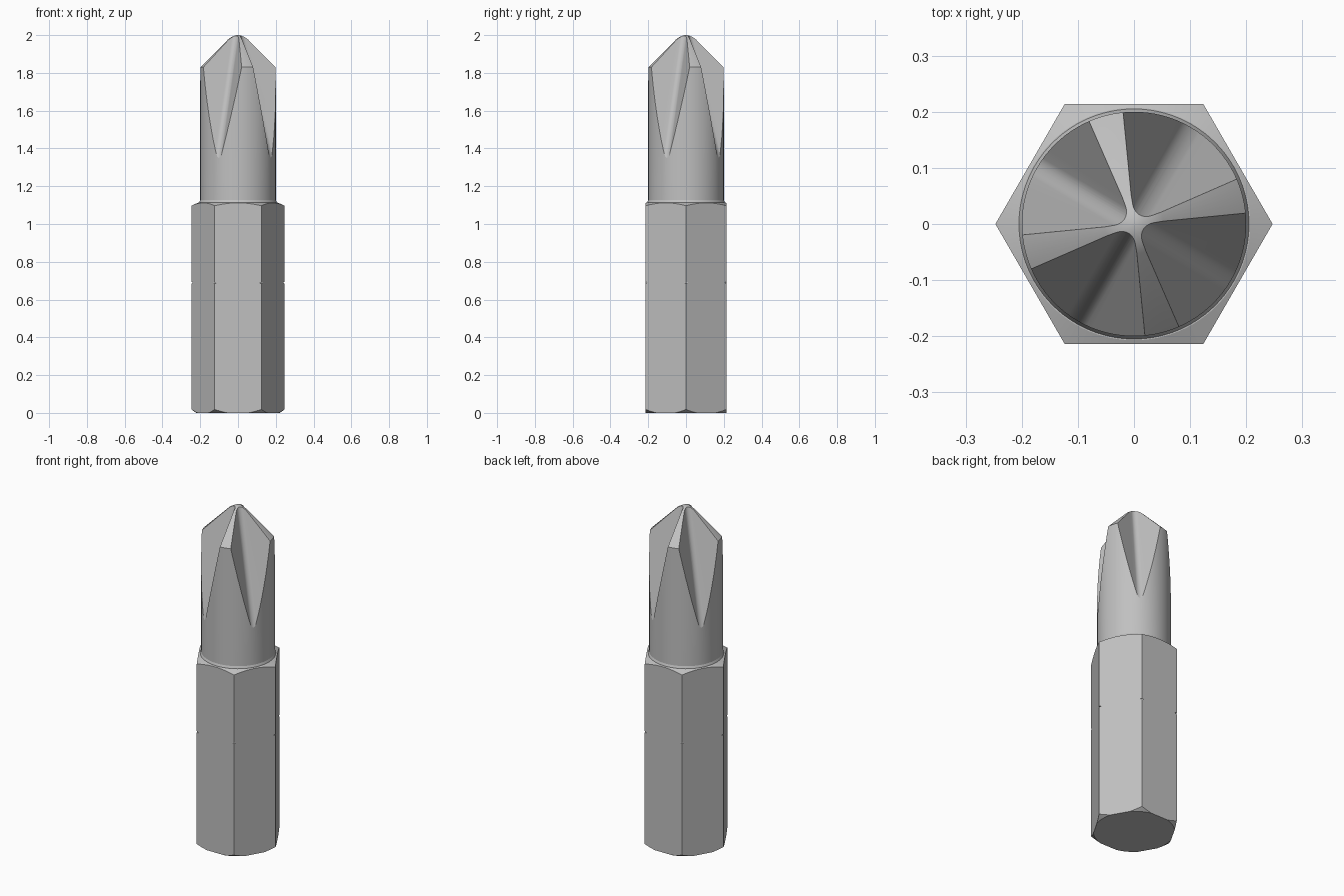
import bpy, bmesh, math

cube = bpy.data.objects.get("Cube")
if cube:
    bpy.data.objects.remove(cube, do_unlink=True)

steel = bpy.data.materials.new("brushed_steel_grey")
steel.use_nodes = True
GREY = (0.53, 0.53, 0.53, 1)
steel.diffuse_color = GREY
steel.node_tree.nodes["Principled BSDF"].inputs["Base Color"].default_value = GREY


def loft(name, rings):
    """Closed solid through rings of equal point count."""
    bm = bmesh.new()
    loops = [[bm.verts.new(p) for p in ring] for ring in rings]
    n = len(loops[0])
    for low, high in zip(loops, loops[1:]):
        for i in range(n):
            j = (i + 1) % n
            bm.faces.new((low[i], low[j], high[j], high[i]))
    bm.faces.new(loops[0][::-1])
    bm.faces.new(loops[-1])
    bmesh.ops.recalc_face_normals(bm, faces=bm.faces[:])
    mesh = bpy.data.meshes.new(name)
    bm.to_mesh(mesh)
    bm.free()
    mesh.materials.append(steel)
    obj = bpy.data.objects.new(name, mesh)
    bpy.context.collection.objects.link(obj)
    return obj


def circle(r, z, sides):
    return [(r * math.cos(math.tau * i / sides), r * math.sin(math.tau * i / sides), z)
            for i in range(sides)]


def lathe(name, profile, sides=96):
    return loft(name, [circle(r, z, sides) for r, z in profile])


def select(obj):
    bpy.ops.object.select_all(action='DESELECT')
    obj.select_set(True)
    bpy.context.view_layer.objects.active = obj


def boolean(obj, tool, operation):
    tool.hide_render = True
    select(obj)
    mod = obj.modifiers.new("cut", 'BOOLEAN')
    mod.operation = operation
    mod.solver = 'EXACT'
    mod.object = tool
    bpy.ops.object.modifier_apply(modifier=mod.name)
    bpy.data.objects.remove(tool, do_unlink=True)


# Hex shank: prism trimmed by a turned envelope with end chamfers and corner nicks
shank = loft("hex_shank", [circle(0.247, z, 6) for z in (0, 1.115)])
envelope = lathe("shank_envelope", [
    (0.218, -0.002), (0.255, 0.024), (0.255, 0.684), (0.241, 0.687),
    (0.241, 0.693), (0.255, 0.696), (0.255, 1.093), (0.205, 1.116)])
boolean(shank, envelope, 'INTERSECT')

# Round shaft with a conical, slightly blunted tip
shaft = lathe("cross_tip_shaft", [
    (0.205, 1.09), (0.205, 1.116), (0.2, 1.128), (0.2, 1.83),
    (0.053, 1.977), (0.036, 1.989), (0.018, 1.997), (0.004, 2.0)])

# Four sloping flutes with rounded V sections
HALF = math.radians(48)
ROUND = 0.028
LEG = 0.5
ARC_STEPS = 10


def flute_ring(z, turn):
    d = 0.28 * (2.03 - z)
    centre = d + ROUND / math.sin(HALF)
    sweep = math.pi / 2 - HALF
    section = [(d + LEG * math.cos(HALF), LEG * math.sin(HALF))]
    for i in range(ARC_STEPS + 1):
        a = math.pi - sweep + 2 * sweep * i / ARC_STEPS
        section.append((centre + ROUND * math.cos(a), ROUND * math.sin(a)))
    section.append((d + LEG * math.cos(HALF), -LEG * math.sin(HALF)))
    c, s = math.cos(turn), math.sin(turn)
    return [(u * c - v * s, u * s + v * c, z) for u, v in section]


for k in range(4):
    turn = math.radians(59.6 + 90 * k)
    cutter = loft("flute_cutter", [flute_ring(z, turn) for z in (1.2, 2.02)])
    boolean(shaft, cutter, 'DIFFERENCE')

for part in (shank, shaft):
    select(part)
    bpy.ops.object.shade_smooth_by_angle(angle=math.radians(15))
